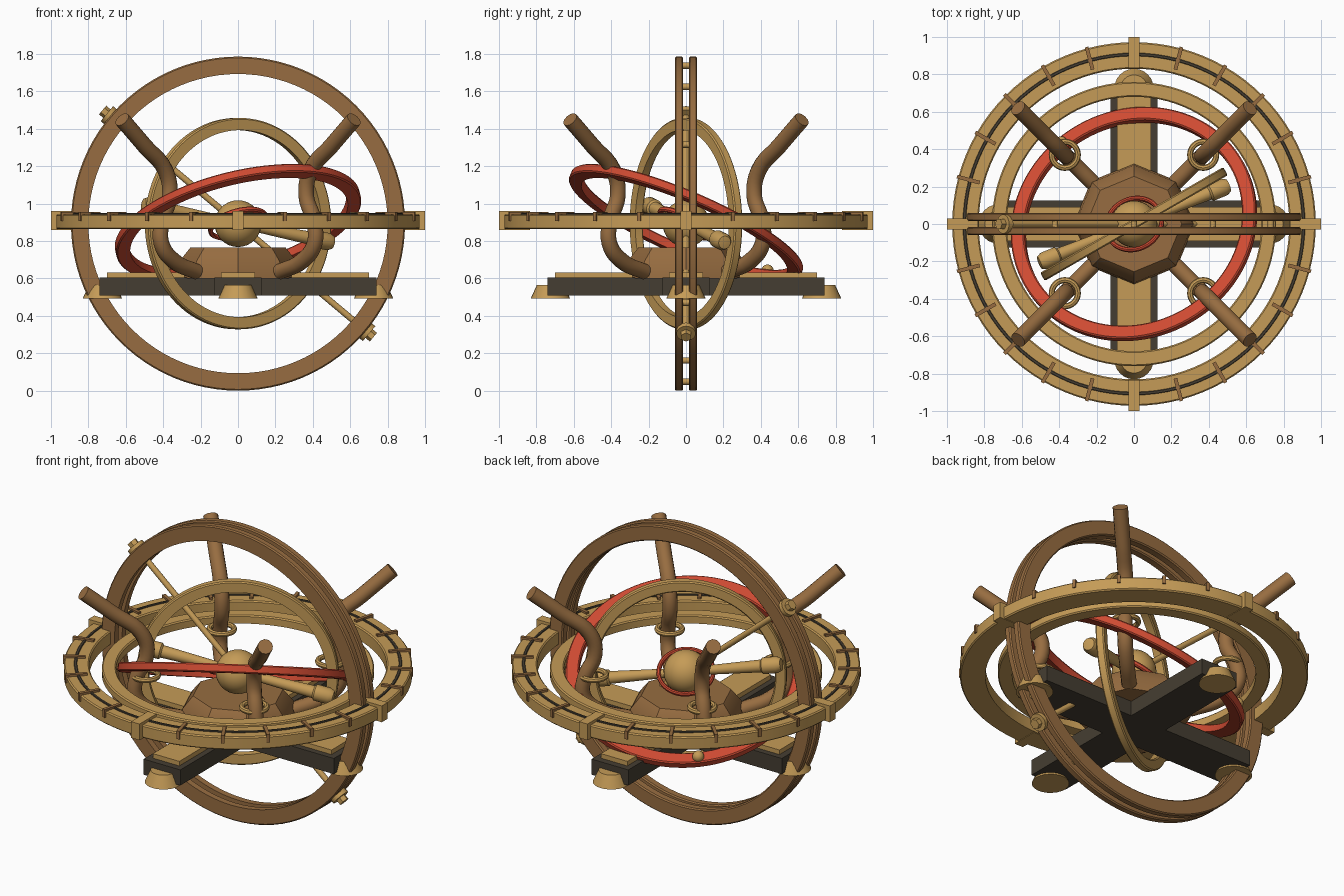
import bpy, bmesh
from math import radians, sin, cos, pi, sqrt
from mathutils import Vector, Matrix

cube = bpy.data.objects.get("Cube")
if cube:
    bpy.data.objects.remove(cube, do_unlink=True)

C = Vector((0, 0, 0.893))   # common centre of all rings
Z = Vector((0, 0, 1))


def material(name, rgb):
    m = bpy.data.materials.new(name)
    m.use_nodes = True
    color = (*rgb, 1)
    m.diffuse_color = color
    m.node_tree.nodes["Principled BSDF"].inputs["Base Color"].default_value = color
    return m


BRASS = material("pale_brass", (0.56, 0.33, 0.095))
BRONZE = material("brown_bronze", (0.31, 0.152, 0.052))
RED = material("red_enamel", (0.62, 0.07, 0.032))
DARK = material("dark_wood", (0.06, 0.048, 0.032))


def finish(name, bm, mat, matrix=Matrix()):
    bmesh.ops.recalc_face_normals(bm, faces=bm.faces)
    me = bpy.data.meshes.new(name)
    bm.to_mesh(me)
    bm.free()
    me.transform(matrix)
    me.materials.append(mat)
    ob = bpy.data.objects.new(name, me)
    bpy.context.collection.objects.link(ob)
    return ob


def lathe(name, profile, mat, at=C, axis=Z, sides=24, closed=False):
    """Spin (radius, height) points round an axis; closed profiles give rings."""
    bm = bmesh.new()
    vs = [bm.verts.new((r, 0, h)) for r, h in profile]
    pairs = list(zip(vs, vs[1:])) + ([(vs[-1], vs[0])] if closed else [])
    edges = [bm.edges.new(p) for p in pairs]
    bmesh.ops.spin(bm, geom=vs + edges, cent=(0, 0, 0), axis=Z,
                   angle=2 * pi, steps=sides, use_merge=True)
    bmesh.ops.remove_doubles(bm, verts=bm.verts, dist=0.0001)
    turn = Z.rotation_difference(axis).to_matrix().to_4x4()
    return finish(name, bm, mat, Matrix.Translation(at) @ turn)


def ring(name, inner, outer, low, high, mat, at=C, axis=Z, sides=96):
    c = min(0.007, (high - low) / 4)
    profile = [(inner, low), (outer - c, low), (outer, low + c), (outer, high - c),
               (outer - c, high), (inner + c, high), (inner, high - c)]
    return lathe(name, profile, mat, at, axis, sides, closed=True)


def rod(name, start, end, radius, mat, sides=16, tip=None):
    span = Vector(end) - Vector(start)
    tip = radius if tip is None else tip
    return lathe(name, [(0, 0), (radius, 0), (tip, span.length), (0, span.length)],
                 mat, Vector(start), span.normalized(), sides)


def box(name, center, size, mat, angle=0):
    bm = bmesh.new()
    bmesh.ops.create_cube(bm, size=1)
    m = Matrix.Rotation(angle, 4, 'Z') @ Matrix.Translation(center) @ Matrix.Diagonal((*size, 1))
    return finish(name, bm, mat, m)


def ball(name, at, radius, mat):
    bm = bmesh.new()
    bmesh.ops.create_uvsphere(bm, u_segments=32, v_segments=16, radius=radius)
    return finish(name, bm, mat, Matrix.Translation(at))


# Double meridian ring with spacer pins
Y = Vector((0, 1, 0))
for side, low in (("front", -0.06), ("back", 0.015)):
    ring(f"meridian_ring_{side}", 0.8, 0.893, low, low + 0.045, BRONZE, axis=Y)
for i in range(12):
    a = i * pi / 6
    p = C + 0.845 * Vector((cos(a), 0, sin(a)))
    rod(f"meridian_spacer_{i}", p - Y * 0.03, p + Y * 0.03, 0.017, BRASS, 12)

# Horizon ring with dark inlay, divisions and four quarter blocks
ring("horizon_ring", 0.83, 0.972, -0.03, 0.05, BRASS)
ring("horizon_inlay", 0.898, 0.915, 0.045, 0.056, DARK)
for i in range(24):
    a = i * pi / 12
    if i % 6:
        box(f"division_{i}", (0.917, 0, 0.931), (0.125, 0.02, 0.05), BRONZE, a)
    else:
        box(f"quarter_block_{i}", (0.917, 0, 0.91), (0.166, 0.058, 0.1), BRASS, a)

# Inner flat ring and the turned upright ring
ring("equator_ring", 0.68, 0.76, -0.02, 0.03, BRASS)
ring("upright_ring", 0.5, 0.565, -0.025, 0.025, BRASS, axis=Vector((-0.5, 0.866, 0)))


# Tilted red rings, rising towards the front left
def tilted(degrees):
    t = radians(degrees)
    return Vector((-sin(t) * 0.5, sin(t) * 0.866, cos(t)))


slope = tilted(26.5)
ring("ecliptic_ring", 0.597, 0.672, -0.025, 0.025, RED, axis=slope)
ring("globe_ring", 0.142, 0.165, -0.014, 0.014, RED, axis=tilted(30), sides=48)
low_dir = Vector((cos(radians(132)), sin(radians(132)), 0))
low_dir.z = -low_dir.dot(slope) / slope.z
ball("ecliptic_bead", C + low_dir.normalized() * 0.635 + slope * 0.03, 0.033, BRASS)

# Central globe and slanted polar axis with end nuts
ball("globe", C, 0.125, BRASS)
pole = Vector((-cos(radians(40)), 0, sin(radians(40))))
rod("polar_axis", C - pole * 0.93, C + pole * 0.93, 0.017, BRASS)
for name, s in (("upper", 1), ("lower", -1)):
    d = pole * s
    rod(f"{name}_axis_washer", C + d * 0.885, C + d * 0.915, 0.052, BRASS, 16)
    rod(f"{name}_axis_nut", C + d * 0.91, C + d * 0.945, 0.03, BRASS, 6)

# Sighting tube, flaring outwards to rounded ends
sight = Vector((0.5, 0.205, -0.1)).normalized()
half = [(0.022, 0.0), (0.036, 0.44), (0.047, 0.45), (0.047, 0.53), (0.035, 0.555), (0, 0.56)]
for name, s in (("left", 1), ("right", -1)):
    lathe(f"sighting_tube_{name}", half, BRASS, C, sight * s, 20)

# Cross base with deck boards and feet
for name, a in (("side", 0), ("depth", pi / 2)):
    box(f"base_beam_{name}", (0, 0, 0.556), (1.48, 0.25, 0.096), DARK, a)
    box(f"deck_board_{name}", (0, 0, 0.617), (1.4, 0.18, 0.03), BRASS, a)
for i in range(4):
    a = i * pi / 2
    p = Vector((cos(a), sin(a), 0)) * 0.725
    rod(f"foot_{i}", p + Z * 0.493, p + Z * 0.566, 0.105, BRASS, 24, tip=0.072)

# Faceted pedestal
lathe("pedestal", [(0, 0.6), (0.325, 0.6), (0.315, 0.69), (0.255, 0.765), (0, 0.765)],
      BRONZE, Vector(), sides=8)

# Four curved posts with collars, on the diagonals
path = [(0.22, 0.635), (0.345, 0.695), (0.41, 0.79), (0.405, 0.91),
        (0.365, 1.04), (0.385, 1.17), (0.5, 1.31), (0.62, 1.45)]
for sx, sy, name in ((1, 1, "back_left"), (-1, 1, "back_right"),
                     (1, -1, "front_left"), (-1, -1, "front_right")):
    cu = bpy.data.curves.new("post_path", 'CURVE')
    cu.dimensions = '3D'
    cu.bevel_depth = 0.043
    cu.bevel_resolution = 4
    cu.resolution_u = 5
    cu.use_fill_caps = True
    sp = cu.splines.new('BEZIER')
    sp.bezier_points.add(len(path) - 1)
    for bp, (d, z) in zip(sp.bezier_points, path):
        bp.co = (sx * d, sy * d, z)
        bp.handle_left_type = bp.handle_right_type = 'AUTO'
    tube = bpy.data.objects.new("post_path", cu)
    bpy.context.collection.objects.link(tube)
    bpy.context.view_layer.update()
    me = bpy.data.meshes.new_from_object(tube.evaluated_get(bpy.context.evaluated_depsgraph_get()))
    bpy.data.objects.remove(tube, do_unlink=True)
    me.materials.clear()
    me.materials.append(BRONZE)
    bpy.context.collection.objects.link(bpy.data.objects.new(f"post_{name}", me))
    collar = [(0.07 + 0.016 * cos(k * pi / 4), 0.016 * sin(k * pi / 4)) for k in range(8)]
    lathe(f"collar_{name}", collar, BRASS, Vector((sx * 0.37, sy * 0.37, 0.915)),
          sides=32, closed=True)

# Smooth the round parts, keep hard edges
bpy.ops.object.select_all(action='DESELECT')
for ob in bpy.context.collection.objects:
    if ob.type == 'MESH':
        ob.select_set(True)
        bpy.context.view_layer.objects.active = ob
bpy.ops.object.shade_smooth_by_angle(angle=radians(32))
